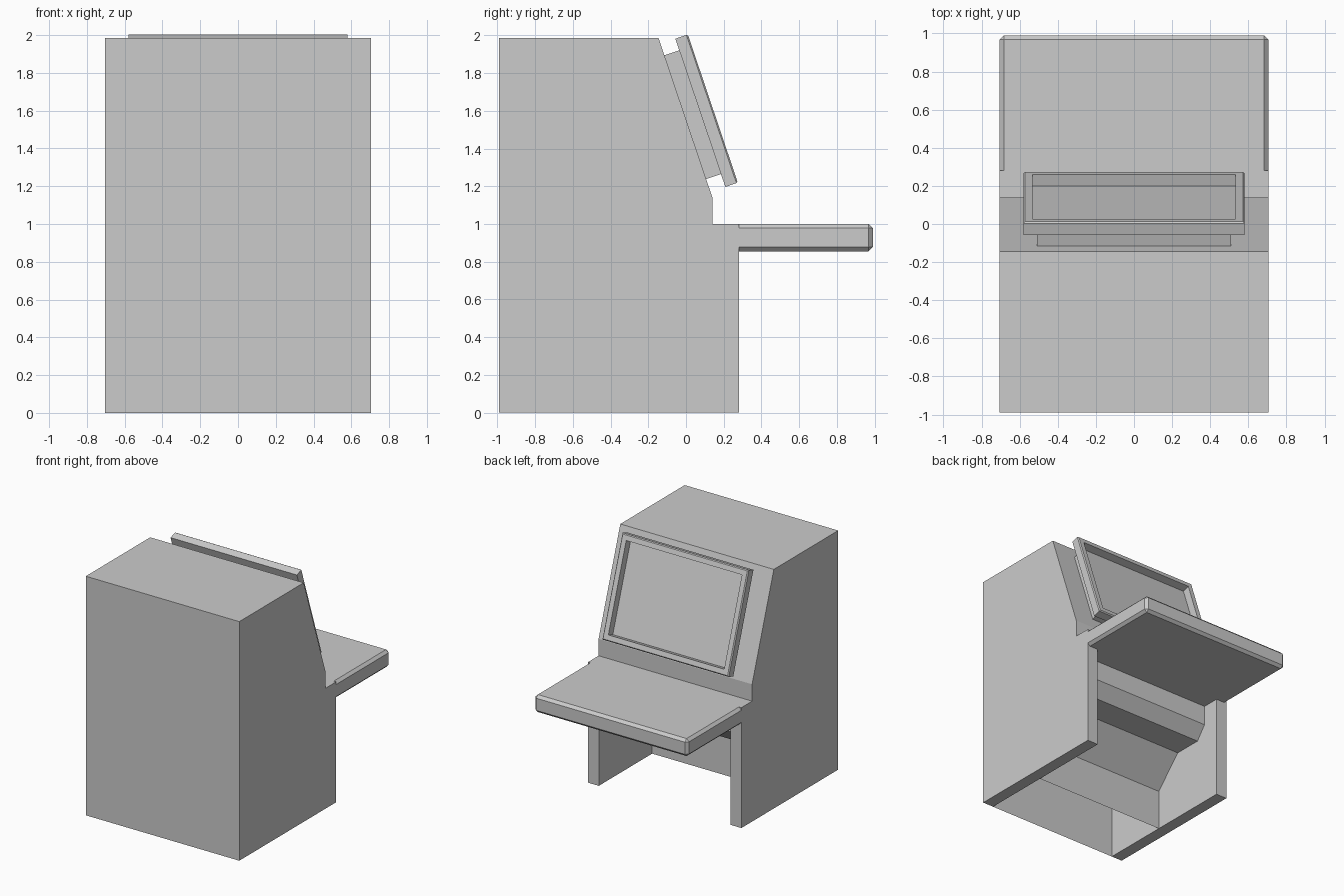
import bpy, bmesh
from mathutils import Vector, Matrix

if "Cube" in bpy.data.objects:
    bpy.data.objects.remove(bpy.data.objects["Cube"])

def finish(bm, name):
    bmesh.ops.recalc_face_normals(bm, faces=bm.faces[:])
    me = bpy.data.meshes.new(name)
    bm.to_mesh(me)
    bm.free()
    ob = bpy.data.objects.new(name, me)
    bpy.context.collection.objects.link(ob)
    return ob

def extrude_profile(name, pts, x0, x1, open_shell=False):
    """Extrude a (y, z) profile along x; an open shell has no caps or floor."""
    bm = bmesh.new()
    a = [bm.verts.new((x0, y, z)) for y, z in pts]
    b = [bm.verts.new((x1, y, z)) for y, z in pts]
    n = len(pts)
    for i in range(n - 1 if open_shell else n):
        j = (i + 1) % n
        bm.faces.new((a[i], a[j], b[j], b[i]))
    if not open_shell:
        bm.faces.new(a)
        bm.faces.new(b)
    return finish(bm, name)

def box(lo, hi):
    bm = bmesh.new()
    lo, hi = Vector(lo), Vector(hi)
    bmesh.ops.create_cube(bm, size=1, matrix=Matrix.Translation((lo + hi) / 2)
                          @ Matrix.Diagonal((hi - lo).to_4d()))
    return bm

def chamfer(bm, edges, w):
    bmesh.ops.bevel(bm, geom=edges, offset=w, segments=1, profile=0.5, affect='EDGES')

# Cabinet: two thick side panels and a hollow centre with stepped knee space
W, T = 0.705, 0.10
outline = [(-0.99, 0), (-0.99, 1.985), (-0.145, 1.985), (0.14, 1.14), (0.14, 1.0), (0.28, 1.0)]
knee = [(0.28, 0.855), (0.135, 0.855), (0.135, 0.69), (0.05, 0.58), (-0.19, 0.58),
        (-0.42, 0.335), (-0.42, 0)]
for side, s in (("left", -1), ("right", 1)):
    extrude_profile("side_panel_" + side, outline + [(0.28, 0)], s * (W - T), s * W)
extrude_profile("cabinet_shell", outline + knee, -(W - T), W - T, open_shell=True)

# Desk with chamfered free edges
bm = box((-W, 0.28, 0.855), (W, 0.99, 1.0))
chamfer(bm, [e for e in bm.edges if any(v.co.y > 0.5 for v in e.verts)], 0.022)
finish(bm, "desk")

# Monitor, built flat (x, distance down the slope, height) and laid on the slope
down = Vector((0, 0.285, -0.845)).normalized()
out = Vector((0, -down.z, down.y))
slope = Matrix((Vector((1, 0, 0)), down, out)).transposed().to_4x4()
slope.translation = (0, -0.145, 1.985)

bm = box((-0.51, 0.096, -0.01), (0.51, 0.788, 0.083))
bm.transform(slope)
finish(bm, "monitor_mount")

bm = box((-0.58, 0.031, 0.083), (0.58, 0.86, 0.153))
chamfer(bm, [e for e in bm.edges if all(v.co.z > 0.15 for v in e.verts)], 0.008)
face = max(bm.faces, key=lambda f: f.calc_center_median().z)
bmesh.ops.inset_region(bm, faces=[face], thickness=0.057)
bmesh.ops.inset_region(bm, faces=[face], thickness=0.0001)
bmesh.ops.translate(bm, verts=face.verts[:], vec=(0, 0, -0.062))
bm.transform(slope)
finish(bm, "monitor_frame")
